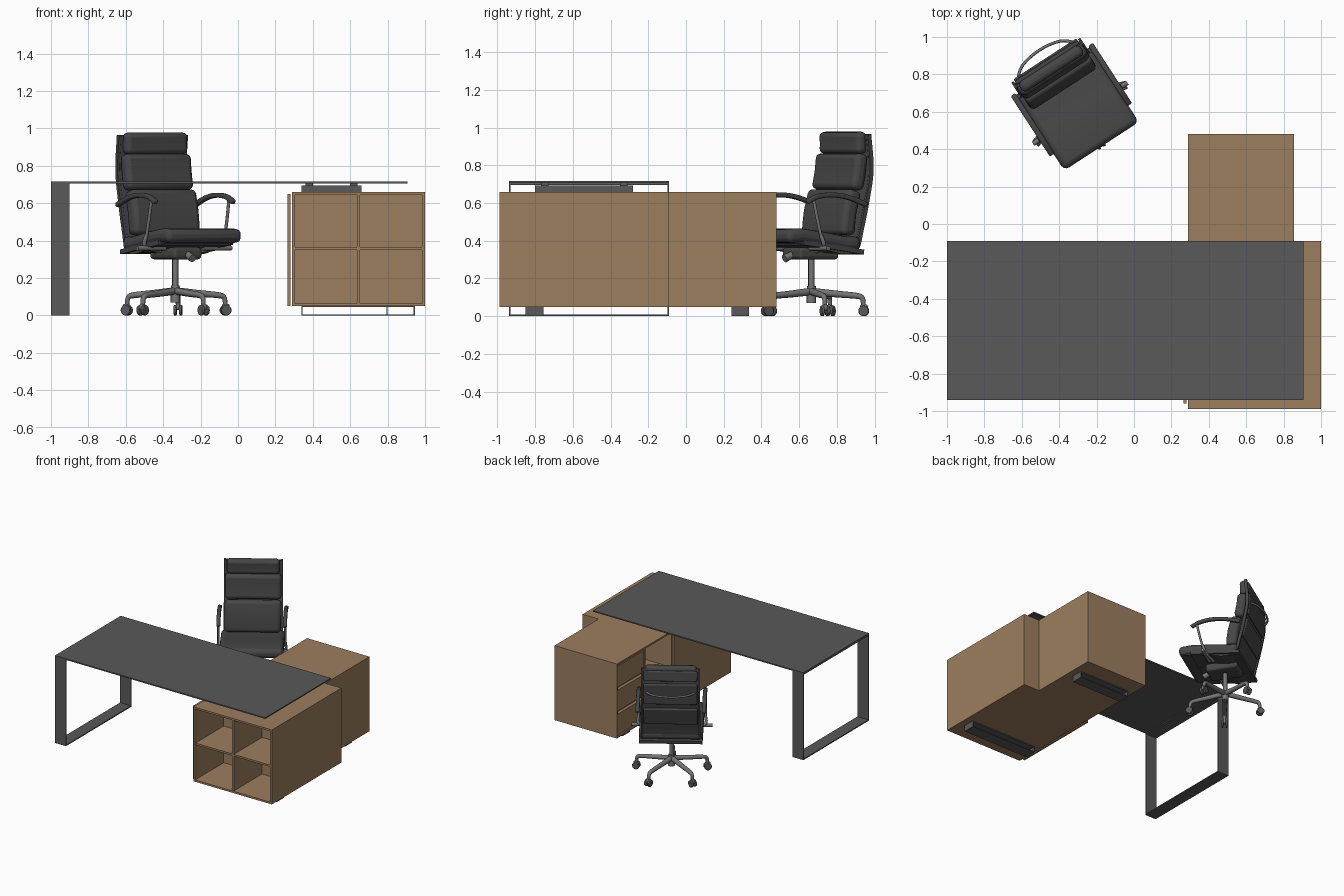
import bpy, bmesh, math
from mathutils import Matrix, Vector

if "Cube" in bpy.data.objects:
    bpy.data.objects.remove(bpy.data.objects["Cube"])


def mat(name, r, g, b):
    m = bpy.data.materials.new(name)
    m.diffuse_color = (r, g, b, 1)
    m.use_nodes = True
    m.node_tree.nodes["Principled BSDF"].inputs["Base Color"].default_value = m.diffuse_color
    return m


WOOD = mat("warm wood", .335, .21, .115)
DARK = mat("dark desk metal", .1, .1, .1)
LEATHER = mat("charcoal leather", .062, .062, .062)
METAL = mat("grey metal", .18, .18, .18)

# chair frame: local x across, -y forward, turned on its swivel
CHAIR = Matrix.Translation((-.335, .665, 0)) @ Matrix.Rotation(math.radians(33), 4, 'Z')


def finish(name, bm, m, matrix=None, bevel=0, smooth=False, seg=3):
    bmesh.ops.recalc_face_normals(bm, faces=bm.faces)
    me = bpy.data.meshes.new(name)
    bm.to_mesh(me)
    bm.free()
    ob = bpy.data.objects.new(name, me)
    bpy.context.collection.objects.link(ob)
    me.materials.append(m)
    if matrix:
        ob.matrix_world = matrix
    if bevel:
        b = ob.modifiers.new("soft edges", 'BEVEL')
        b.width, b.segments, b.limit_method = bevel, seg, 'ANGLE'
        b.angle_limit = math.radians(40)
    if smooth:
        bpy.ops.object.select_all(action='DESELECT')
        ob.select_set(True)
        bpy.context.view_layer.objects.active = ob
        bpy.ops.object.shade_smooth_by_angle(angle=math.radians(40))
    return ob


def box(name, x, y, z, m, matrix=None, bevel=0):
    bm = bmesh.new()
    bmesh.ops.create_cube(bm, size=1)
    for v in bm.verts:
        v.co = [(a + b) / 2 + c * (b - a) for (a, b), c in zip((x, y, z), v.co)]
    return finish(name, bm, m, matrix, bevel)


def band(name, axis, span, p, q, t, m):
    """Flat rectangular loop; span runs along axis, p is the other horizontal, q is z."""
    for tag, a, b in (("bottom", p, (q[0], q[0] + t)), ("top", p, (q[1] - t, q[1])),
                      ("side_a", (p[0], p[0] + t), q), ("side_b", (p[1] - t, p[1]), q)):
        x, y = (span, a) if axis == 'x' else (a, span)
        box(f"{name}_{tag}", x, y, b, m)


def spline(pts, n):
    """Catmull-Rom smoothing of a short list of points."""
    P = [Vector(p) for p in pts]
    P = [2 * P[0] - P[1]] + P + [2 * P[-1] - P[-2]]
    out = []
    for i in range(1, len(P) - 2):
        a, b, c, d = P[i - 1:i + 3]
        for k in range(n):
            t = k / n
            out.append(.5 * (2 * b + (c - a) * t + (2 * a - 5 * b + 4 * c - d) * t * t
                             + (3 * b - a - 3 * c + d) * t ** 3))
    return out + [P[-2]]


def ribbon(name, pts, t, u0, u1, m, n=2, bevel=0):
    """Slab of thickness t following a (y, z) path, from u0 to u1 across the chair."""
    path = spline(pts, n)
    bm = bmesh.new()
    rings = []
    for i, p in enumerate(path):
        d = (path[min(i + 1, len(path) - 1)] - path[max(i - 1, 0)]).normalized() * t / 2
        rings.append([bm.verts.new((u, p.x - s * d.y, p.y + s * d.x))
                      for u, s in ((u0, 1), (u1, 1), (u1, -1), (u0, -1))])
    for a, b in zip(rings, rings[1:]):
        for k in range(4):
            bm.faces.new((a[k], a[k - 1], b[k - 1], b[k]))
    bm.faces.new(rings[0])
    bm.faces.new(rings[-1])
    return finish(name, bm, m, CHAIR, bevel, True)


def tube(name, pts, radii, m, matrix, n=4):
    cu = bpy.data.curves.new(name, 'CURVE')
    cu.dimensions, cu.bevel_depth, cu.bevel_resolution, cu.use_fill_caps = '3D', 1, 2, True
    path = spline(pts, n)
    s = cu.splines.new('POLY')
    s.points.add(len(path) - 1)
    for i, (q, p) in enumerate(zip(s.points, path)):
        f = i / (len(path) - 1)
        q.co, q.radius = (*p, 1), radii[0] + (radii[1] - radii[0]) * f
    ob = bpy.data.objects.new(name, cu)
    bpy.context.collection.objects.link(ob)
    cu.materials.append(m)
    ob.matrix_world = matrix
    return ob


# --- desk: thin top and left loop leg
box("desk_top", (-1, .905), (-.94, -.09), (.706, .716), DARK)
band("desk_leg", 'x', (-1, -.9), (-.94, -.09), (0, .706), .009, DARK)
box("desk_riser", (.34, .66), (-.8, -.28), (.66, .694), DARK)
for x in (.38, .62):
    for y in (-.75, -.33):
        box("riser_spacer", (x - .02, x + .02), (y - .02, y + .02), (.694, .706), DARK)

# --- cabinet: L-shaped carcass of boards
T = .015
for tag, z in (("bottom", (.05, .05 + T)), ("top", (.66 - T, .66))):
    box("cabinet_wide_" + tag, (.29, 1), (-.99, -.09), z, WOOD)
    box("cabinet_narrow_" + tag, (.29, .855), (-.09, .48), z, WOOD)
Z = (.05, .66)
box("cabinet_right_side", (1 - T, 1), (-.99, -.09), Z, WOOD)
box("cabinet_return", (.84, 1), (-.09 - T, -.09), Z, WOOD)
box("cabinet_narrow_right", (.84, .855), (-.09, .48), Z, WOOD)
box("cabinet_back_end", (.29, .855), (.48 - T, .48), Z, WOOD)
box("cabinet_left_side", (.29, .29 + T), (-.99, -.24), Z, WOOD)
box("sliding_door", (.265, .28), (-.96, -.22), (.05, .65), WOOD)
# four front cubbies
box("cubby_back", (.29, 1), (-.62, -.605), Z, WOOD)
box("cubby_upright", (.637, .652), (-.985, -.61), Z, WOOD)
box("cubby_shelf", (.29, 1), (-.985, -.61), (.35, .365), WOOD)
# open niche on the left side
for y in (-.24, .11):
    box("niche_wall", (.29, .72), (y, y + T), Z, WOOD)
box("niche_back", (.705, .72), (-.24, .11), Z, WOOD)
box("niche_shelf", (.3, .71), (-.24, .11), (.35, .365), WOOD)
# three drawers
box("drawer_body", (.32, .7), (.12, .47), Z, WOOD)
for i in range(3):
    z = .07 + i * .196
    box("drawer_front", (.295, .322), (.13, .46), (z, z + .172), WOOD)
# cabinet sled feet
band("front_foot", 'y', (-.85, -.755), (.34, .945), (0, .05), .006, DARK)
band("rear_foot", 'y', (.24, .335), (.34, .8), (0, .05), .006, DARK)

# --- chair back: rails, sling and three pads
RAIL = [(-.28, .405), (-.1, .375), (.06, .34), (.145, .36), (.175, .45), (.215, .62),
        (.24, .78), (.225, .965)]
for s in (-1, 1):
    u = sorted((s * .205, s * .22))
    ribbon("side_rail", RAIL, .022, *u, LEATHER, 5)
ribbon("sling", [(y - .006, z) for y, z in RAIL], .012, -.206, .206, LEATHER, 5)
ribbon("head_pad", [(.198, .862), (.2, .92), (.196, .978)], .062, -.195, .195, LEATHER, 2, .024)
ribbon("upper_back_pad", [(.162, .67), (.182, .765), (.192, .862)], .075, -.21, .21, LEATHER, 2, .027)
ribbon("lower_back_pad", [(.105, .43), (.118, .55), (.15, .668)], .085, -.21, .21, LEATHER, 2, .027)
for z0, z1, y0, y1 in ((.5, .64, .195, .23), (.68, .85, .237, .25), (.87, .95, .242, .235)):
    ribbon("rear_pad", [(y0, z0), ((y0 + y1) / 2, (z0 + z1) / 2), (y1, z1)], .022,
           -.2, .2, LEATHER, 2, .008)
# seat cushion with a lower shell dropping to the back
ribbon("seat_cushion", [(-.297, .425), (-.2, .428), (-.06, .41), (.08, .385), (.165, .385)],
       .075, -.238, .238, LEATHER, 1, .03)
ribbon("seat_shell", [(-.2, .39), (0, .365), (.18, .34)], .025, -.236, .236, LEATHER, 3)
# rear brace bow
tube("rear_bow", [(-.19, .24, .78), (-.12, .295, .775), (0, .315, .772), (.12, .295, .775),
                  (.19, .24, .78)], (.008, .008), METAL, CHAIR)
# arms
for s in (-1, 1):
    u = sorted((s * .232, s * .262))
    ribbon("arm_pad", [(-.19, .605), (-.12, .635), (-.02, .643), (.08, .628), (.19, .59)],
           .026, *u, LEATHER, 3, .008)
    tube("arm_strut", [(s * .247, -.145, .615), (s * .249, -.125, .52), (s * .25, -.1, .42)],
         (.009, .009), METAL, CHAIR)
    tube("arm_bracket", [(s * .25, -.1, .43), (s * .245, -.08, .37), (s * .13, -.05, .345)],
         (.011, .013), METAL, CHAIR)
    tube("side_knob", [(s * .12, -.087, .36), (s * .3, -.087, .36)], (.013, .013), METAL, CHAIR, 1)

# --- chair mechanism, column and star base
box("tilt_mechanism", (-.09, .09), (-.13, .12), (.3, .365), LEATHER, CHAIR, .02)
tube("tension_knob", [(0, -.1, .335), (0, -.17, .305)], (.018, .022), METAL, CHAIR, 1)
tube("column", [(0, 0, .12), (0, 0, .31)], (.017, .017), METAL, CHAIR, 1)
tube("hub", [(0, 0, .07), (0, 0, .16)], (.026, .024), METAL, CHAIR, 1)
for i in range(5):
    M = Matrix.Translation((-.335, .665, 0)) @ Matrix.Rotation(math.radians(15 + 72 * i), 4, 'Z')
    tube("base_leg", [(.01, 0, .13), (.13, 0, .118), (.24, 0, .108), (.27, 0, .095), (.277, 0, .055)],
         (.02, .012), METAL, M)
    box("caster_fork", (.258, .3), (-.012, .012), (.03, .062), METAL, M, .01)
    for s in (-1, 1):
        bm = bmesh.new()
        bmesh.ops.create_cone(bm, cap_ends=True, segments=20, radius1=.028, radius2=.028, depth=.016,
                              matrix=Matrix.Translation((.278, s * .015, .028))
                              @ Matrix.Rotation(math.pi / 2, 4, 'X'))
        finish("caster_wheel", bm, DARK, M, .004, True, 2)
